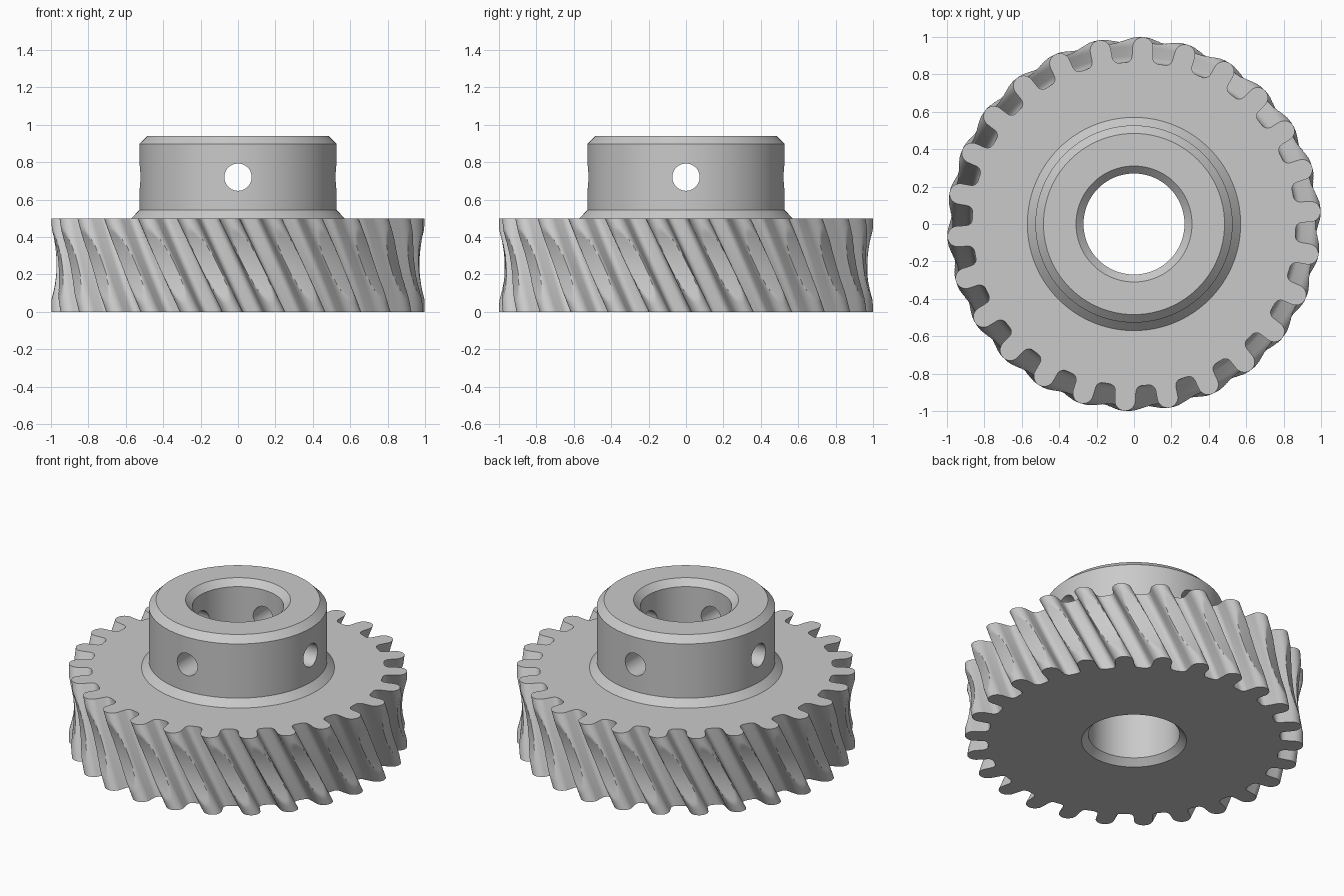
import bpy, bmesh, math
from math import sin, cos, pi, atan2, hypot, radians
from mathutils import Matrix

old = bpy.data.objects.get("Cube")
if old:
    bpy.data.objects.remove(old, do_unlink=True)

TEETH, HEIGHT = 26, 0.5
PITCH = 2 * pi / TEETH
PHASE, TWIST = radians(87.1), 0.26
TIP, ROOT, HALF, FILLET = 1.0, 0.86, 0.055, 0.035
LAYERS = 30

steel = bpy.data.materials.new("steel grey")
steel.use_nodes = True
grey = (0.59, 0.59, 0.59, 1)
steel.diffuse_color = grey
steel.node_tree.nodes["Principled BSDF"].inputs["Base Color"].default_value = grey


def tooth_profile():
    """One tooth half as (angle, radius): round tip, flank, root fillet."""
    half = [(HALF * cos(a), TIP - HALF + HALF * sin(a))
            for a in [pi / 2 - i * pi / 20 for i in range(11)]]
    half += [(HALF + FILLET * (1 - cos(a)), ROOT + FILLET * (1 - sin(a)))
             for a in [i * pi / 8 for i in range(5)]]
    return [(atan2(u, r), hypot(u, r)) for u, r in half]


# outline of all teeth, counter-clockwise
right = tooth_profile()
one = [(-a, r) for a, r in right[:0:-1]] + right
outline = [(a + k * PITCH, r) for k in range(TEETH) for a, r in one]

bm = bmesh.new()
rings = []


def ring(points, z):
    rings.append([bm.verts.new((r * cos(a), r * sin(a), z)) for a, r in points])


def circle(r, z):
    ring([(a + PHASE, r) for a, _ in outline], z)


# bore and underside
circle(0.27, 0.04)
circle(0.31, 0.0)
# helical teeth, tips trimmed by a concave throat
for i in range(LAYERS + 1):
    z = HEIGHT * i / LAYERS
    turn = PHASE + TWIST * (1 - z / HEIGHT)
    throat = TIP - 0.03 * max(0, 1 - ((z - 0.25) / 0.19) ** 2)
    ring([(a + turn, min(r, throat)) for a, r in outline], z)
# hub with chamfered foot, rim and bore mouth
for r, z in [(0.57, 0.5), (0.527, 0.545), (0.527, 0.898), (0.484, 0.94), (0.31, 0.94), (0.27, 0.9)]:
    circle(r, z)
count = len(outline)
for lower, upper in zip(rings, rings[1:] + rings[:1]):
    for i in range(count):
        j = (i + 1) % count
        bm.faces.new((lower[i], lower[j], upper[j], upper[i]))
bmesh.ops.recalc_face_normals(bm, faces=bm.faces)


def make_object(name, mesh_bm):
    mesh = bpy.data.meshes.new(name)
    mesh_bm.to_mesh(mesh)
    mesh_bm.free()
    mesh.materials.append(steel)
    obj = bpy.data.objects.new(name, mesh)
    bpy.context.collection.objects.link(obj)
    return obj


wheel = make_object("worm_wheel", bm)

# four set screw holes through the hub wall
cut = bmesh.new()
for k in range(4):
    bmesh.ops.create_cone(cut, cap_ends=True, segments=48, radius1=0.073, radius2=0.073, depth=0.6,
                          matrix=Matrix.Rotation(k * pi / 2, 4, 'Z')
                          @ Matrix.Translation((0.45, 0, 0.72)) @ Matrix.Rotation(pi / 2, 4, 'Y'))
cutter = make_object("screw_hole_cutter", cut)
cutter.hide_render = True
mod = wheel.modifiers.new("screw_holes", 'BOOLEAN')
mod.object, mod.operation, mod.solver = cutter, 'DIFFERENCE', 'EXACT'
bpy.context.view_layer.objects.active = wheel
wheel.select_set(True)
bpy.ops.object.modifier_apply(modifier=mod.name)
bpy.data.objects.remove(cutter, do_unlink=True)
bpy.ops.object.shade_smooth_by_angle(angle=radians(30))
